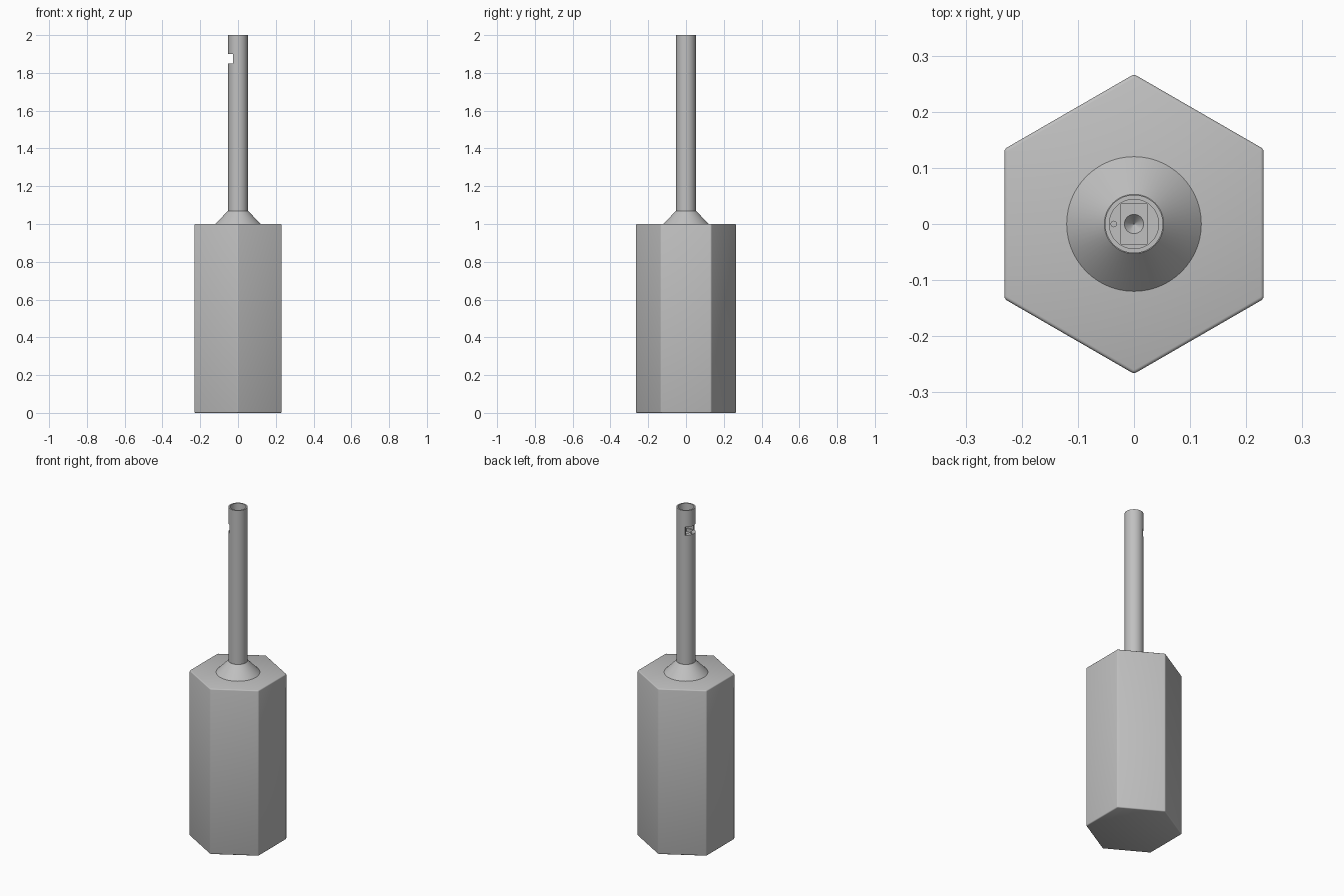
import bpy
import bmesh
import math
from mathutils import Matrix

old = bpy.data.objects.get("Cube")
if old:
    bpy.data.objects.remove(old, do_unlink=True)

# Single metal colour
metal = bpy.data.materials.new("plain grey metal")
metal.use_nodes = True
GREY = (0.53, 0.53, 0.53, 1)
metal.diffuse_color = GREY
metal.node_tree.nodes["Principled BSDF"].inputs["Base Color"].default_value = GREY


def add_object(name, bm):
    bmesh.ops.recalc_face_normals(bm, faces=bm.faces)
    mesh = bpy.data.meshes.new(name)
    bm.to_mesh(mesh)
    bm.free()
    mesh.materials.append(metal)
    obj = bpy.data.objects.new(name, mesh)
    bpy.context.collection.objects.link(obj)
    return obj


def frustum(name, r_low, r_high, z_low, z_high, sides=64, x=0):
    bm = bmesh.new()
    bmesh.ops.create_cone(bm, cap_ends=True, segments=sides, radius1=r_low,
                          radius2=r_high, depth=z_high - z_low,
                          matrix=Matrix.Translation((x, 0, (z_low + z_high) / 2)))
    return add_object(name, bm)


def box(name, low, high):
    bm = bmesh.new()
    size = [b - a for a, b in zip(low, high)]
    mid = [(a + b) / 2 for a, b in zip(low, high)]
    bmesh.ops.create_cube(bm, size=1, matrix=Matrix.Translation(mid) @ Matrix.Diagonal((*size, 1)))
    return add_object(name, bm)


def cut(target, cutter):
    mod = target.modifiers.new("cut", "BOOLEAN")
    mod.operation = "DIFFERENCE"
    mod.solver = "EXACT"
    mod.object = cutter
    apply_modifiers(target)
    bpy.data.objects.remove(cutter, do_unlink=True)


def apply_modifiers(obj):
    graph = bpy.context.evaluated_depsgraph_get()
    baked = bpy.data.meshes.new_from_object(obj.evaluated_get(graph))
    obj.modifiers.clear()
    obj.data = baked


def smooth(obj, angle=30):
    bpy.ops.object.select_all(action="DESELECT")
    obj.select_set(True)
    bpy.context.view_layer.objects.active = obj
    bpy.ops.object.shade_smooth_by_angle(angle=math.radians(angle))


# Hexagonal body with points towards front and back, softly rounded edges
body = frustum("hex_body", 0.267, 0.267, 0, 1, sides=6)
if abs(max(v.co.y for v in body.data.vertices) - 0.267) > 0.01:
    body.data.transform(Matrix.Rotation(math.radians(30), 4, "Z"))
bevel = body.modifiers.new("rounded edges", "BEVEL")
bevel.width = 0.006
bevel.segments = 3
apply_modifiers(body)

# Conical collar
collar = frustum("conical_collar", 0.12, 0.053, 1, 1.07)

# Hollow tip tube: bore, side notch, floor slot, centre countersink, pin hole
tube = frustum("tip_tube", 0.052, 0.052, 1.06, 2)
cut(tube, frustum("bore", 0.044, 0.044, 1.85, 2.1))
cut(tube, box("side_notch", (-0.1, -0.1, 1.85), (-0.026, 0.1, 1.9)))
cut(tube, box("floor_slot", (-0.023, -0.036, 1.83), (0.023, 0.036, 1.86)))
cut(tube, frustum("countersink", 0.001, 0.018, 1.81, 1.831, sides=32))
cut(tube, frustum("pin_hole", 0.005, 0.005, 1.83, 1.86, sides=16, x=-0.036))

for part in (body, collar, tube):
    smooth(part)
